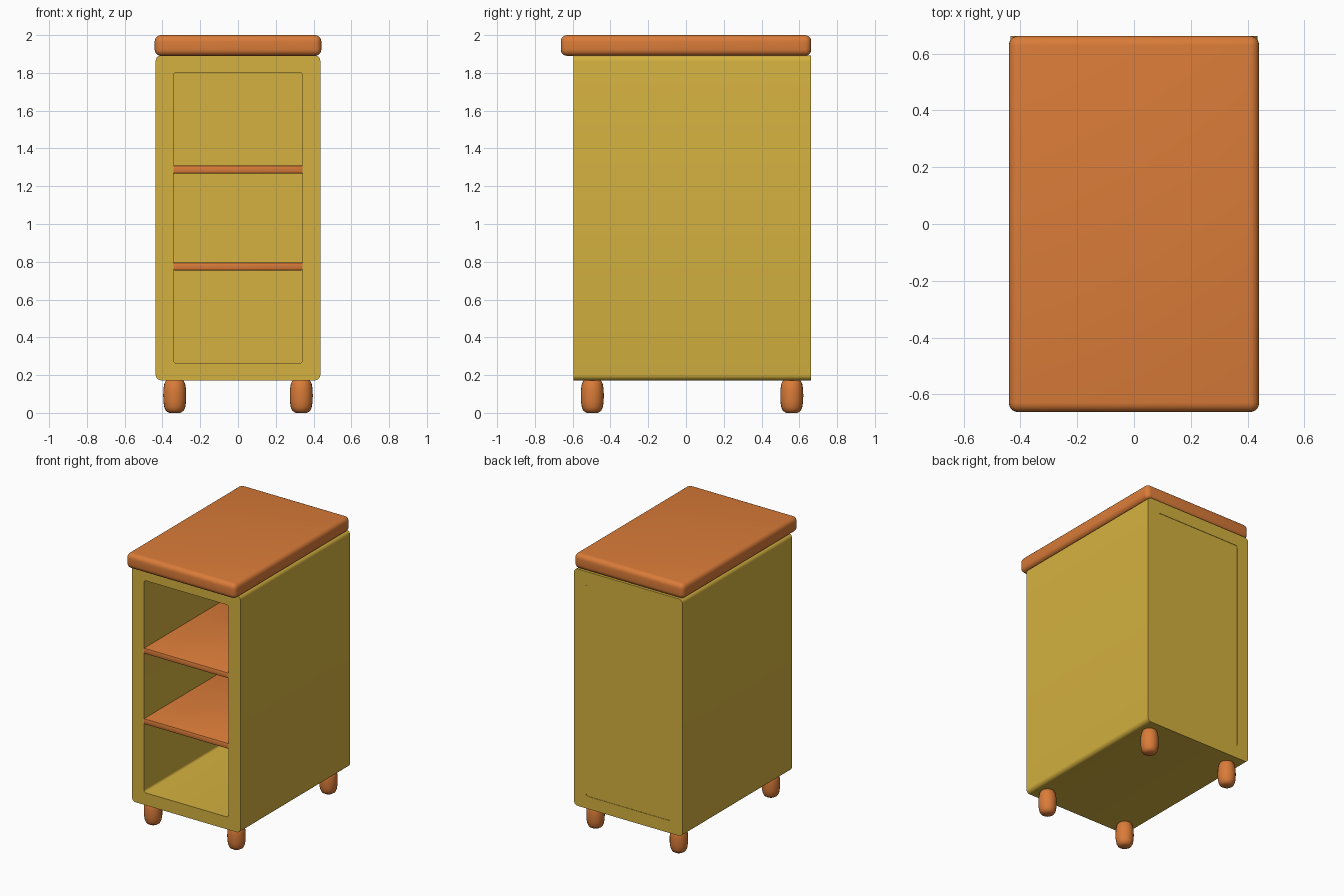
import bpy, bmesh, math

if "Cube" in bpy.data.objects:
    bpy.data.objects.remove(bpy.data.objects["Cube"])


def material(name, rgb):
    m = bpy.data.materials.new(name)
    m.diffuse_color = (*rgb, 1)
    m.use_nodes = True
    m.node_tree.nodes["Principled BSDF"].inputs["Base Color"].default_value = m.diffuse_color
    return m


ORANGE = material("orange wood", (0.70, 0.20, 0.04))
YELLOW = material("mustard paint", (0.66, 0.44, 0.05))


def finish(name, bm, mat, angle=40):
    bmesh.ops.recalc_face_normals(bm, faces=bm.faces)
    me = bpy.data.meshes.new(name)
    bm.to_mesh(me)
    bm.free()
    me.materials.append(mat)
    ob = bpy.data.objects.new(name, me)
    bpy.context.collection.objects.link(ob)
    bpy.ops.object.select_all(action='DESELECT')
    ob.select_set(True)
    bpy.context.view_layer.objects.active = ob
    bpy.ops.object.shade_smooth_by_angle(angle=math.radians(angle))
    return ob


def box(name, lo, hi, mat, bevel=0, segments=4):
    bm = bmesh.new()
    bmesh.ops.create_cube(bm, size=1)
    for v in bm.verts:
        v.co = [(a + b) / 2 + c * (b - a) for a, b, c in zip(lo, hi, v.co)]
    if bevel:
        bmesh.ops.bevel(bm, geom=bm.edges[:], offset=bevel, segments=segments,
                        profile=0.5, affect='EDGES')
    return finish(name, bm, mat)


def rounded_rect(hw, z0, z1, r, n=5):
    pts = []
    corners = [(hw - r, z1 - r), (-hw + r, z1 - r), (-hw + r, z0 + r), (hw - r, z0 + r)]
    for i, (cx, cz) in enumerate(corners):
        for k in range(n + 1):
            a = math.pi / 2 * (i + k / n)
            pts.append((cx + r * math.cos(a), cz + r * math.sin(a)))
    return pts


# cabinet shell: a rounded rectangular tube, open at the front
FRONT, BACK = -0.595, 0.663
outer = rounded_rect(0.436, 0.172, 1.893, 0.03)
inner = rounded_rect(0.341, 0.262, 1.803, 0.018)
bm = bmesh.new()
rings = [[bm.verts.new((x, y, z)) for x, z in loop]
         for loop, y in ((outer, FRONT), (inner, FRONT), (inner, BACK), (outer, BACK))]
for i in range(4):
    a, b = rings[i], rings[(i + 1) % 4]
    for j in range(len(a)):
        k = (j + 1) % len(a)
        bm.faces.new((a[j], a[k], b[k], b[j]))
finish("cabinet_shell", bm, YELLOW)

# back panel, almost flush with the rear of the shell
box("back_panel", (-0.345, 0.635, 0.257), (0.345, 0.660, 1.808), YELLOW)

# shelves
for name, z0, z1 in (("lower_shelf", 0.755, 0.797), ("upper_shelf", 1.267, 1.309)):
    box(name, (-0.345, -0.592, z0), (0.345, 0.645, z1), ORANGE, 0.008, 2)

# overhanging worktop
box("worktop", (-0.441, -0.663, 1.89), (0.441, 0.663, 2.0), ORANGE, 0.034, 5)

# feet: rounded pegs turned on a lathe
PROFILE = [(0.030, 0.0), (0.046, 0.010), (0.055, 0.028), (0.060, 0.058), (0.061, 0.092),
           (0.060, 0.125), (0.055, 0.155), (0.046, 0.172), (0.030, 0.182)]
SIDES = 20
for side, x in (("left", -0.335), ("right", 0.335)):
    for end, y in (("front", -0.496), ("back", 0.560)):
        bm = bmesh.new()
        rings = [[bm.verts.new((x + r * math.cos(math.tau * i / SIDES),
                                y + r * math.sin(math.tau * i / SIDES), z))
                  for i in range(SIDES)] for r, z in PROFILE]
        for a, b in zip(rings, rings[1:]):
            for i in range(SIDES):
                k = (i + 1) % SIDES
                bm.faces.new((a[i], a[k], b[k], b[i]))
        bm.faces.new(rings[0])
        bm.faces.new(rings[-1])
        finish(f"{end}_{side}_foot", bm, ORANGE, 60)
